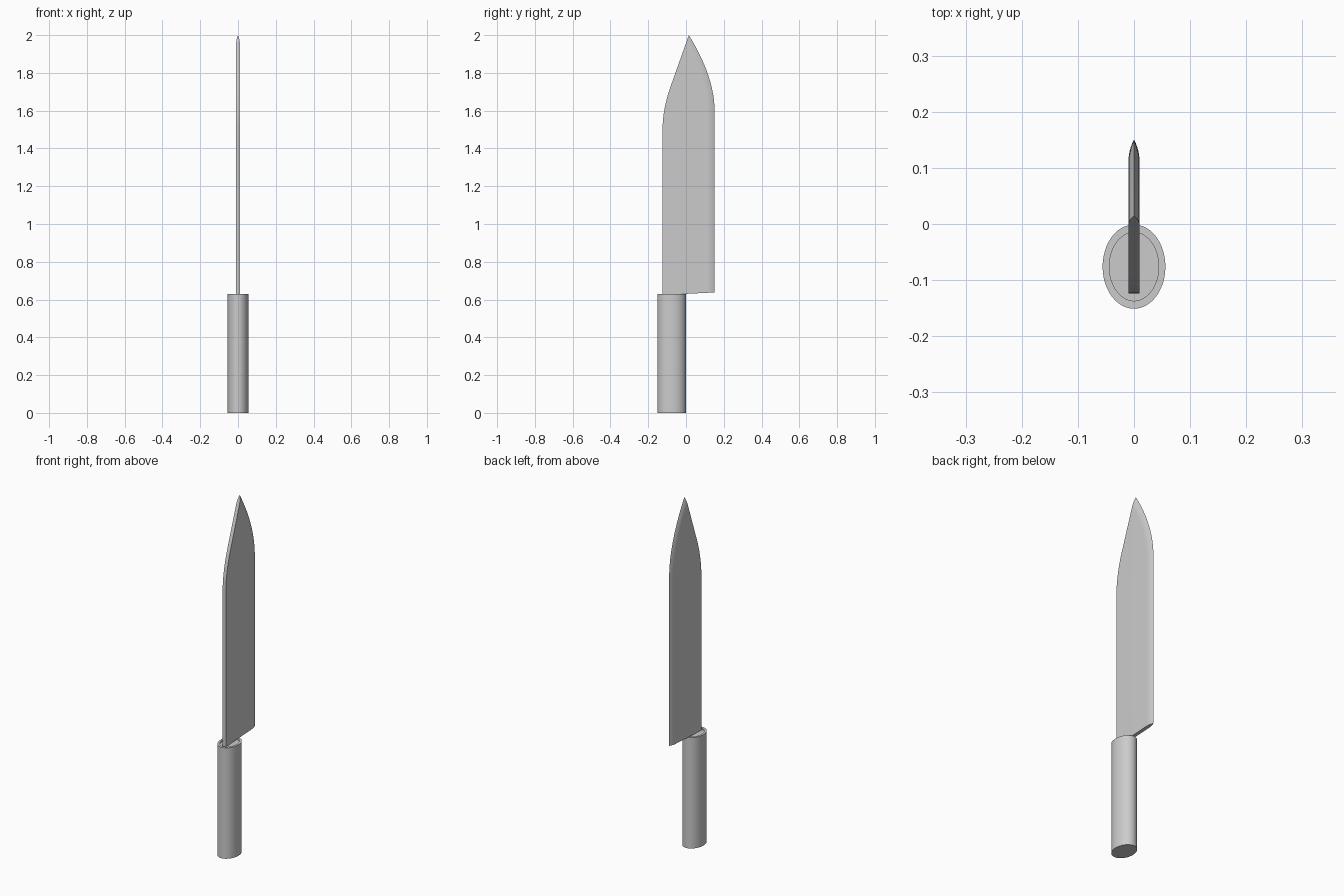
import bpy, bmesh, math

cube = bpy.data.objects.get("Cube")
if cube:
    bpy.data.objects.remove(cube, do_unlink=True)

grey = bpy.data.materials.new("light grey")
grey.use_nodes = True
colour = (0.6, 0.6, 0.6, 1)
grey.diffuse_color = colour
grey.node_tree.nodes["Principled BSDF"].inputs["Base Color"].default_value = colour


def finish(name, bm, angle):
    bmesh.ops.recalc_face_normals(bm, faces=bm.faces)
    mesh = bpy.data.meshes.new(name)
    bm.to_mesh(mesh)
    bm.free()
    mesh.materials.append(grey)
    obj = bpy.data.objects.new(name, mesh)
    bpy.context.collection.objects.link(obj)
    bpy.ops.object.select_all(action='DESELECT')
    obj.select_set(True)
    bpy.context.view_layer.objects.active = obj
    bpy.ops.object.shade_smooth_by_angle(angle=math.radians(angle))
    return obj


def bridge(bm, a, b):
    for i in range(len(a)):
        j = (i + 1) % len(a)
        bm.faces.new((a[i], a[j], b[j], b[i]))


def bezier(a, c, b, steps=32):
    ts = [i / steps for i in range(steps + 1)]
    return [tuple((1 - t) ** 2 * p + 2 * t * (1 - t) * q + t * t * r
                  for p, q, r in zip(a, c, b)) for t in ts]


def y_at(path, z):
    for (y0, z0), (y1, z1) in zip(path, path[1:]):
        if z <= z1:
            return y0 + (y1 - y0) * (z - z0) / (z1 - z0)
    return path[-1][0]


# Handle: oval bar with a shallow recess in its top
def oval(bm, rx, ry, z, n=48):
    return [bm.verts.new((rx * math.cos(a), -0.076 + ry * math.sin(a), z))
            for a in (2 * math.pi * i / n for i in range(n))]


TOP = 0.63
bm = bmesh.new()
rings = [oval(bm, 0.056, 0.075, 0), oval(bm, 0.056, 0.075, TOP),
         oval(bm, 0.044, 0.061, TOP), oval(bm, 0.044, 0.061, TOP - 0.007)]
for a, b in zip(rings, rings[1:]):
    bridge(bm, a, b)
bm.faces.new(rings[0])
bm.faces.new(rings[-1])
finish("handle", bm, 35)

# Blade: outline as (y, z) paths for the spine and the cutting edge
TIP = (0.015, 2.0)
spine = [(-0.124, 0)] + bezier((-0.124, 1.5), (-0.124, 1.6), (-0.088, 1.71)) + [TIP]
edge = [(0.151, 0)] + bezier((0.151, 1.6), (0.151, 1.78), TIP)
THICK, BEVEL, STEPS = 0.01, 0.04, 6


def section(bm, z, slope=0):
    s, e = y_at(spine, z), y_at(edge, z)
    lean = (y_at(edge, z - 0.02) - e) / 0.02
    full = BEVEL * math.hypot(1, lean)
    width = min(full, (e - s) * 0.98)
    side = [(s, min(1, (e - s) / full))]
    side += [(e - width * k / STEPS, width * k / STEPS / full)
             for k in range(STEPS, 0, -1)]
    pts = [(THICK * (1 - (1 - u) ** 2), y) for y, u in side]
    pts += [(0, e)] + [(-x, y) for x, y in reversed(pts)]
    return [bm.verts.new((x, y, z + slope * (y - s))) for x, y in pts]


bm = bmesh.new()
heights = [1.0, 1.48] + [1.5 + 0.0125 * i for i in range(40)] + [1.998]
rows = [section(bm, 0.624, 0.05)] + [section(bm, z) for z in heights]
for a, b in zip(rows, rows[1:]):
    bridge(bm, a, b)
bm.faces.new(rows[0])
tip = bm.verts.new((0, *TIP))
last = rows[-1]
for i in range(len(last)):
    bm.faces.new((last[i], last[(i + 1) % len(last)], tip))
finish("blade", bm, 30)
